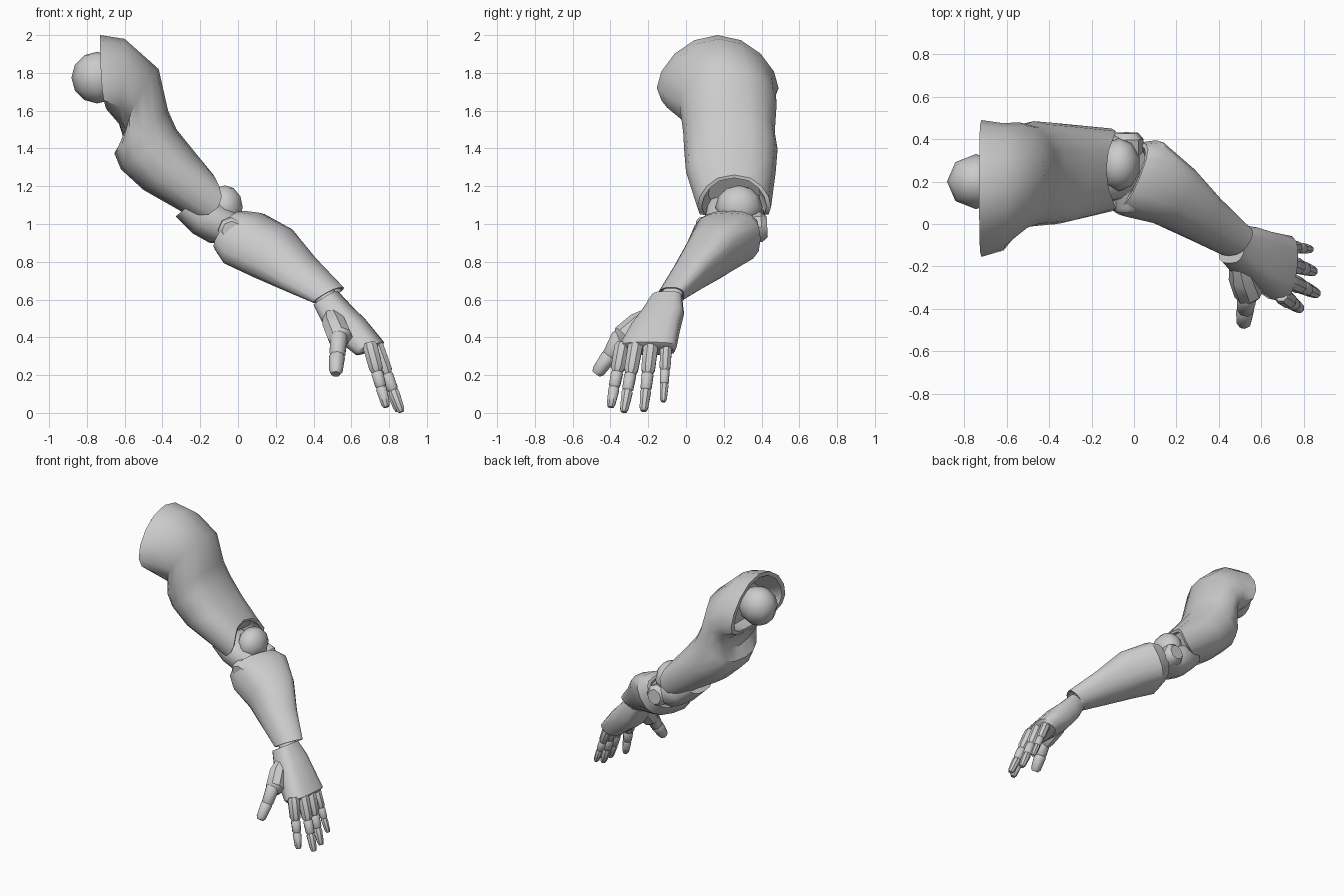
import bpy, bmesh, math
from mathutils import Vector

if "Cube" in bpy.data.objects:
    bpy.data.objects.remove(bpy.data.objects["Cube"])

grey = bpy.data.materials.new("light_grey")
grey.diffuse_color = (0.6, 0.6, 0.6, 1)
grey.use_nodes = True
grey.node_tree.nodes["Principled BSDF"].inputs["Base Color"].default_value = grey.diffuse_color


def finish(bm, name, angle=40):
    bmesh.ops.recalc_face_normals(bm, faces=bm.faces)
    me = bpy.data.meshes.new(name)
    bm.to_mesh(me)
    bm.free()
    me.materials.append(grey)
    ob = bpy.data.objects.new(name, me)
    bpy.context.collection.objects.link(ob)
    bpy.ops.object.select_all(action='DESELECT')
    ob.select_set(True)
    bpy.context.view_layer.objects.active = ob
    bpy.ops.object.shade_smooth_by_angle(angle=math.radians(angle))
    return ob


def skin(rings, name, angle=40):
    """Bridge equal rings of points and cap both ends."""
    bm = bmesh.new()
    vs = [[bm.verts.new(p) for p in r] for r in rings]
    n = len(vs[0])
    for a, b in zip(vs, vs[1:]):
        for i in range(n):
            j = (i + 1) % n
            bm.faces.new((a[i], a[j], b[j], b[i]))
    bm.faces.new(vs[0])
    bm.faces.new(vs[-1])
    return finish(bm, name, angle)


def section(xu, zu, xl, zl, y0, y1, k=0, bow=(0, 0, 0), p=2.4, n=16):
    """Rounded ring between an upper and a lower point, y0..y1 wide, skewed by k."""
    c = Vector(((xu + xl) / 2, (y0 + y1) / 2, (zu + zl) / 2))
    u = Vector(((xu - xl) / 2, 0, (zu - zl) / 2))
    v = Vector((k, 1, 0)) * (y1 - y0) / 2
    ring = []
    for i in range(n):
        t = 2 * math.pi * i / n
        s, q = math.sin(t), math.cos(t)
        a = math.copysign(abs(s) ** (2 / p), s)
        b = math.copysign(abs(q) ** (2 / p), q)
        ring.append(c + u * a + v * b + Vector(bow) * q * q)
    return ring


def recess(ring, push, scale=0.88):
    """Rim and sunken floor for a hollow end, listed from the floor outwards."""
    c = sum(ring, Vector()) / len(ring)
    rim = [c + (p - c) * scale for p in ring]
    floor = [c + (p - c) * scale * 0.8 + Vector(push) for p in ring]
    return [floor, rim]


def shell(secs, push0, push1, name):
    rings = [section(*s) for s in secs]
    skin(recess(rings[0], push0) + rings + recess(rings[-1], push1)[::-1], name)


def tube(points, radii, name, n=8, angle=40):
    """Round segment through the points."""
    pts = [Vector(p) for p in points]
    d = (pts[-1] - pts[0]).normalized()
    side = d.cross(Vector((1, 0, 0.4))).normalized()
    up = side.cross(d)
    skin([[p + r * (side * math.cos(2 * math.pi * (i + .5) / n)
                    + up * math.sin(2 * math.pi * (i + .5) / n)) for i in range(n)]
          for p, r in zip(pts, radii)], name, angle)


def ball(c, r, name, seg=12, rings=8):
    bm = bmesh.new()
    bmesh.ops.create_uvsphere(bm, u_segments=seg, v_segments=rings, radius=1)
    for v in bm.verts:
        v.co = Vector([c[i] + v.co[i] * r[i] for i in range(3)])
    return finish(bm, name, 60)


def phalanx(a, b, r, name, taper=0.8):
    a, b = Vector(a), Vector(b)
    tube([a, a.lerp(b, .12), a.lerp(b, .85), b], [r * .75, r, r * (taper + .08), r * taper * .75], name)


# Shoulder ball and hollow upper arm
ball((-0.745, 0.2, 1.775), (0.137, 0.13, 0.137), "shoulder_ball", 8, 6)
shell([
    (-0.73, 2.0, -0.69, 1.60, -0.155, 0.49, 0, (-0.01, 0, -0.08), 2.0),
    (-0.60, 1.98, -0.63, 1.53, -0.125, 0.475, 0, (0, 0, -0.06), 2.0),
    (-0.42, 1.82, -0.605, 1.45, -0.035, 0.48, 0, (-0.03, 0, 0.0), 2.1),
    (-0.37, 1.60, -0.655, 1.375, -0.015, 0.47),
    (-0.325, 1.50, -0.62, 1.29, -0.01, 0.485),
    (-0.22, 1.37, -0.50, 1.18, 0.0, 0.475),
    (-0.13, 1.26, -0.28, 1.055, 0.06, 0.45, 0, (0.10, 0, -0.07)),
], (0.12, 0, -0.04), (-0.06, 0, 0.06), "upper_arm")

# Elbow: ball cap, hinge pin and lower block
ball((-0.07, 0.28, 1.09), (0.10, 0.125, 0.115), "elbow_ball", 10, 6)
tube([(-0.035, 0.055, 0.965), (-0.035, 0.075, 0.965), (-0.035, 0.40, 0.985), (-0.035, 0.43, 0.985)],
     [0.05, 0.07, 0.08, 0.055], "elbow_hinge")
skin([section(*s) for s in [
    (-0.20, 1.15, -0.33, 1.04, 0.11, 0.38),
    (-0.10, 1.12, -0.24, 0.95, 0.10, 0.42),
    (-0.03, 1.08, -0.15, 0.90, 0.11, 0.42),
    (0.06, 1.00, -0.03, 0.90, 0.13, 0.36)]], "elbow_block")

# Hollow forearm sleeve
shell([
    (0.03, 1.07, -0.095, 0.86, 0.07, 0.385, 0.4, (0, 0, 0), 2.8),
    (0.11, 1.06, -0.045, 0.785, 0.035, 0.395, 0.4, (0, 0, 0), 2.7),
    (0.26, 0.98, 0.11, 0.71, 0.0, 0.265, 0.55),
    (0.39, 0.825, 0.26, 0.645, -0.07, 0.125, 0.6),
    (0.55, 0.665, 0.41, 0.58, -0.15, -0.01, 0.5),
], (0.05, -0.03, -0.03), (-0.04, 0.03, 0.03), "forearm")

# Wrist and hand
tube([(0.44, -0.05, 0.65), (0.51, -0.12, 0.54)], [0.06, 0.06], "wrist", 10)
skin([section(*s, p=3) for s in [
    (0.525, 0.645, 0.405, 0.57, -0.185, -0.02, 0.2),
    (0.60, 0.565, 0.45, 0.48, -0.24, -0.01, 0.15),
    (0.67, 0.50, 0.52, 0.39, -0.295, -0.03, 0.1),
    (0.77, 0.375, 0.61, 0.32, -0.36, -0.05, 0.1),
    (0.75, 0.345, 0.63, 0.305, -0.345, -0.06, 0.1)]], "hand")

# Four fingers: base and tip positions, three segments each
fingers = {
    "index": ((0.695, -0.335, 0.37), (0.785, -0.40, 0.03)),
    "middle": ((0.725, -0.265, 0.37), (0.865, -0.33, 0.005)),
    "ring": ((0.725, -0.185, 0.37), (0.85, -0.225, 0.01)),
    "little": ((0.72, -0.105, 0.36), (0.835, -0.12, 0.06)),
}
for label, (a, b) in fingers.items():
    a, b = Vector(a), Vector(b)
    s = 0.8 if label == "little" else 1
    for i, (t0, t1, r) in enumerate([(0, .46, .042), (.44, .70, .034), (.68, 1, .031)]):
        phalanx(a.lerp(b, t0), a.lerp(b, t1), r * s, f"{label}_finger_{i + 1}", .7 if i == 2 else .85)

# Thumb
tube([(0.49, -0.17, 0.53), (0.51, -0.25, 0.47), (0.54, -0.33, 0.40), (0.535, -0.355, 0.37)],
     [0.04, 0.065, 0.068, 0.045], "thumb_base")
phalanx((0.535, -0.34, 0.42), (0.525, -0.41, 0.29), 0.048, "thumb_middle")
phalanx((0.525, -0.40, 0.31), (0.517, -0.475, 0.205), 0.043, "thumb_tip", .75)
